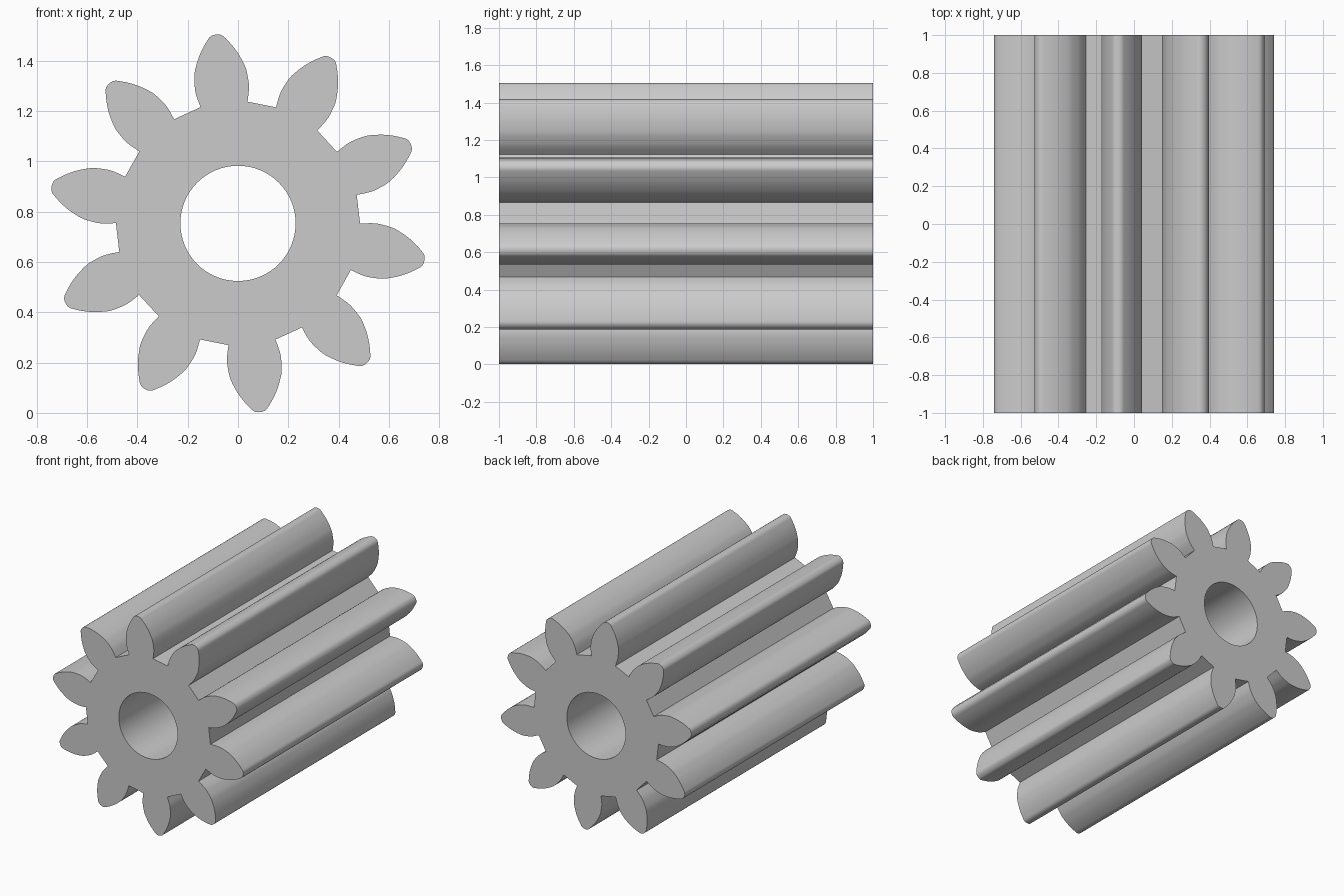
import bpy, bmesh
from math import sin, cos, radians, tau

TEETH = 10
TILT = radians(-6.7)
BORE_RADIUS = 0.229
AXIS_HEIGHT = 0.753
HALF_LENGTH = 1.0

cube = bpy.data.objects.get("Cube")
if cube:
    bpy.data.objects.remove(cube, do_unlink=True)

# Half tooth profile, root to tip: (distance from axis, half width)
FLANK = [(0.476, 0.094), (0.508, 0.102), (0.533, 0.1065), (0.557, 0.1075),
         (0.605, 0.1035), (0.641, 0.092), (0.676, 0.0765), (0.712, 0.0545),
         (0.746, 0.028)]
TIP = [(0.7525, 0.018), (0.755, 0.006)]


def smooth_path(points, steps=3):
    """Pass a smooth curve through the points."""
    ends = [points[0]] + points + [points[-1]]
    path = []
    for a, b, c, d in zip(ends, ends[1:], ends[2:], ends[3:]):
        for i in range(steps):
            t = i / steps
            path.append(tuple(
                q + t * (r - p) / 2 + t * t * (2 * p - 5 * q + 4 * r - s) / 2
                + t ** 3 * (3 * q - p - 3 * r + s) / 2
                for p, q, r, s in zip(a, b, c, d)))
    return path + [points[-1]]


# Outline: one mirrored tooth repeated around the axis, straight root lands
half = smooth_path(FLANK) + TIP
tooth = [(u, -v) for u, v in half] + half[::-1]
outline = []
for k in range(TEETH):
    a = TILT + k * tau / TEETH
    outline += [(u * sin(a) + v * cos(a), u * cos(a) - v * sin(a)) for u, v in tooth]
bore = [(BORE_RADIUS * sin(i * tau / 64), BORE_RADIUS * cos(i * tau / 64))
        for i in range(64)]

# Side walls for both loops, then the two end caps
bm = bmesh.new()
cap_edges = {-1: [], 1: []}
for loop in (outline, bore):
    rings = {s: [bm.verts.new((x, s * HALF_LENGTH, z + AXIS_HEIGHT)) for x, z in loop]
             for s in (-1, 1)}
    n = len(loop)
    for i in range(n):
        j = (i + 1) % n
        bm.faces.new((rings[-1][i], rings[-1][j], rings[1][j], rings[1][i]))
        for s in (-1, 1):
            cap_edges[s].append(bm.edges.get((rings[s][i], rings[s][j])))
for s, edges in cap_edges.items():
    bmesh.ops.triangle_fill(bm, use_beauty=True, edges=edges, normal=(0, s, 0))
bmesh.ops.recalc_face_normals(bm, faces=bm.faces[:])

mesh = bpy.data.meshes.new("pinion_gear")
bm.to_mesh(mesh)
bm.free()
mesh.shade_smooth()
mesh.set_sharp_from_angle(angle=radians(25))

# Grey metal
grey = bpy.data.materials.new("plain_grey")
grey.use_nodes = True
grey.diffuse_color = (0.6, 0.6, 0.6, 1)
grey.node_tree.nodes["Principled BSDF"].inputs["Base Color"].default_value = (0.6, 0.6, 0.6, 1)
mesh.materials.append(grey)

gear = bpy.data.objects.new("pinion_gear", mesh)
bpy.context.collection.objects.link(gear)
